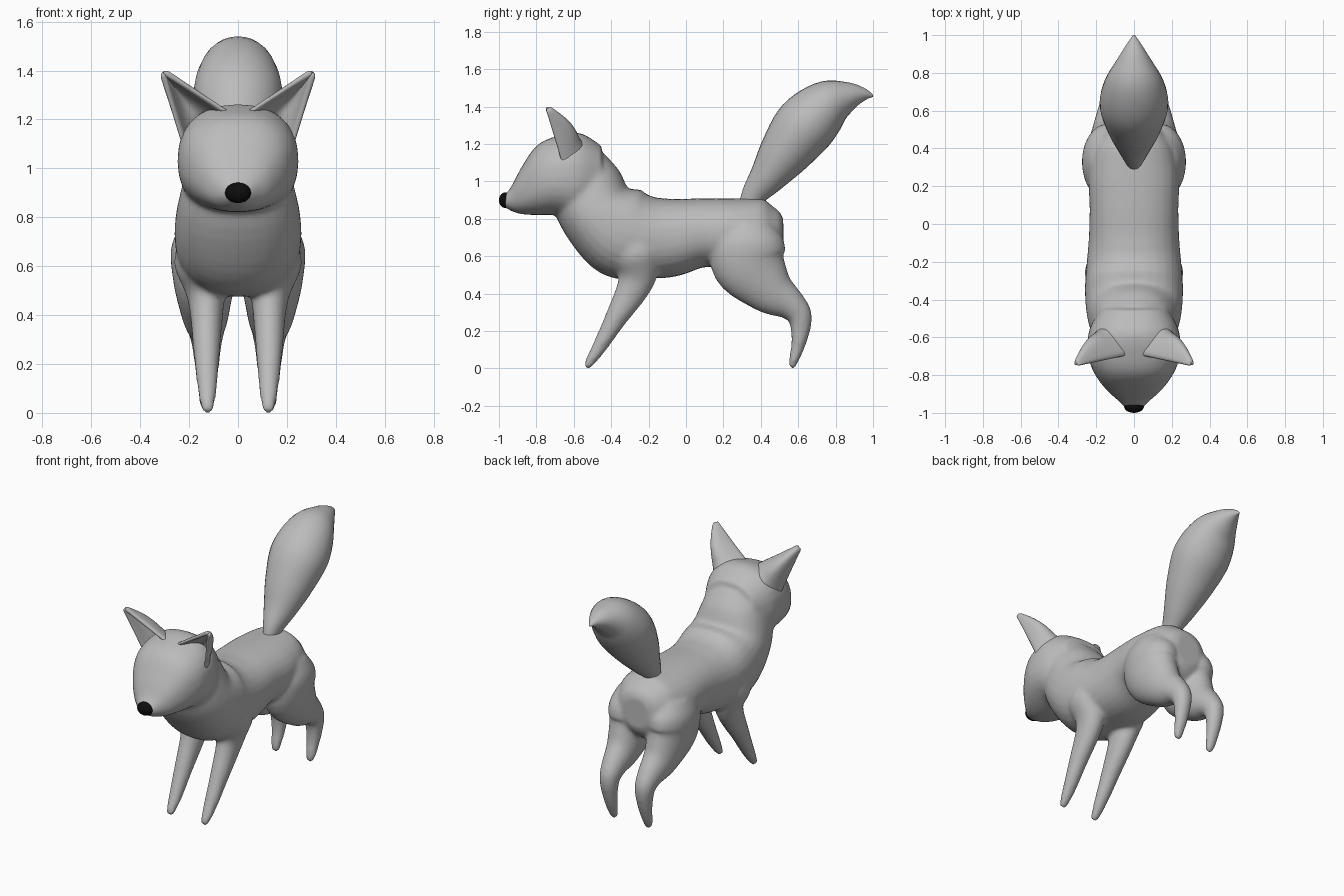
import bpy, bmesh, math
from mathutils import Vector

cube = bpy.data.objects.get("Cube")
if cube:
    bpy.data.objects.remove(cube, do_unlink=True)


def material(name, value):
    m = bpy.data.materials.new(name)
    m.use_nodes = True
    colour = (value, value, value, 1)
    m.diffuse_color = colour
    bsdf = next(n for n in m.node_tree.nodes if n.type == 'BSDF_PRINCIPLED')
    bsdf.inputs["Base Color"].default_value = colour
    bsdf.inputs["Roughness"].default_value = 0.8
    return m


FUR = material("grey fur", 0.5)
BLACK = material("black", 0.004)


def make_object(name, bm, mat):
    bmesh.ops.recalc_face_normals(bm, faces=bm.faces)
    mesh = bpy.data.meshes.new(name)
    bm.to_mesh(mesh)
    bm.free()
    mesh.materials.append(mat)
    for p in mesh.polygons:
        p.use_smooth = True
    ob = bpy.data.objects.new(name, mesh)
    bpy.context.collection.objects.link(ob)
    return ob


def spline(stations, steps=5):
    """Catmull-Rom interpolation through all station values."""
    pts = [stations[0]] + list(stations) + [stations[-1]]
    out = []
    for a, b, c, d in zip(pts, pts[1:], pts[2:], pts[3:]):
        for i in range(steps):
            t = i / steps
            out.append([0.5 * (2 * q + (r - p) * t + (2 * p - 5 * q + 4 * r - s) * t * t
                               + (3 * q - p - 3 * r + s) * t ** 3)
                        for p, q, r, s in zip(a, b, c, d)])
    out.append(list(stations[-1]))
    return out


def loft(bm, stations, power=2.0, upright=False, side=1, n=28):
    """Closed tube; each station is x, y, z, half width, half depth."""
    path = spline(stations)
    rings = []
    for i, (x, y, z, rx, rn) in enumerate(path):
        a, b = path[max(i - 1, 0)], path[min(i + 1, len(path) - 1)]
        tangent = Vector((0, b[1] - a[1], b[2] - a[2])).normalized()
        normal = Vector((0, 0, 1)) if upright else Vector((0, -tangent.z, tangent.y))
        ring = []
        for k in range(n):
            ang = math.tau * k / n
            c, s = (math.copysign(abs(v) ** (2 / power), v)
                    for v in (math.cos(ang), math.sin(ang)))
            ring.append(bm.verts.new(Vector((side * (x + rx * c), y, z)) + normal * rn * s))
        rings.append(ring)
    for r, q in zip(rings, rings[1:]):
        for k in range(n):
            bm.faces.new((r[k], r[(k + 1) % n], q[(k + 1) % n], q[k]))
    bm.faces.new(rings[0])
    bm.faces.new(rings[-1])


# Body: torso and neck, head and legs fused into one skin
TORSO = [(0, .52, .70, .09, .10), (0, .49, .70, .15, .15), (0, .40, .70, .21, .205),
         (0, .25, .72, .24, .19), (0, .08, .725, .235, .185), (0, -.08, .70, .24, .21),
         (0, -.20, .70, .25, .22), (0, -.34, .73, .26, .25), (0, -.47, .83, .25, .21),
         (0, -.54, .98, .215, .20), (0, -.58, 1.09, .18, .16)]
HEAD = [(0, -.985, .895, .03, .025), (0, -.96, .897, .06, .04), (0, -.93, .91, .09, .07),
        (0, -.88, .95, .145, .125), (0, -.80, 1.005, .205, .185), (0, -.70, 1.03, .243, .21),
        (0, -.57, 1.03, .24, .23), (0, -.45, 1.02, .18, .17)]
FRONT_LEG = [(.14, -.27, .72, .10, .12), (.145, -.26, .60, .115, .13),
             (.13, -.27, .46, .075, .095), (.128, -.38, .26, .055, .058),
             (.126, -.46, .12, .042, .04), (.125, -.52, .025, .028, .024),
             (.125, -.535, .002, .014, .012)]
HIND_LEG = [(.13, .33, .78, .10, .13), (.138, .33, .68, .135, .195),
            (.14, .34, .56, .128, .20), (.135, .45, .42, .10, .135),
            (.13, .56, .34, .075, .085), (.128, .61, .27, .06, .065),
            (.127, .605, .15, .045, .042), (.126, .572, .03, .03, .024),
            (.126, .562, .002, .016, .012)]

bm = bmesh.new()
loft(bm, TORSO, power=2.25)
loft(bm, HEAD, power=2.35, upright=True)
for side in (1, -1):
    loft(bm, FRONT_LEG, side=side)
    loft(bm, HIND_LEG, side=side)
body = make_object("body", bm, FUR)
remesh = body.modifiers.new("fuse", 'REMESH')
remesh.mode = 'VOXEL'
remesh.voxel_size = 0.013
remesh.use_smooth_shade = True
soften = body.modifiers.new("soften", 'SMOOTH')
soften.factor = 0.5
soften.iterations = 8

# Bushy tail with a pointed tip
TAIL = [(0, .33, .87, .04, .05), (0, .37, .94, .065, .07), (0, .44, 1.03, .105, .10),
        (0, .53, 1.155, .15, .14), (0, .64, 1.30, .182, .165), (0, .76, 1.41, .152, .135),
        (0, .87, 1.455, .09, .08), (0, .95, 1.465, .04, .036), (0, 1.0, 1.457, .005, .005)]
bm = bmesh.new()
loft(bm, TAIL)
make_object("tail", bm, FUR)


# Ears: cupped shells, open to the front, narrowing to the tip
def ear(name, side, rows=10, cols=10):
    inner, outer = Vector((.05, -.70, 1.235)), Vector((.225, -.665, 1.10))
    back, tip = Vector((.20, -.47, 1.27)), Vector((.315, -.755, 1.405))
    bm = bmesh.new()
    grid = []
    for i in range(rows + 1):
        t = -0.12 + 1.06 * i / rows
        row = []
        for j in range(cols + 1):
            u = j / cols
            base = inner * (1 - u) ** 2 + back * 2 * u * (1 - u) + outer * u * u
            p = tip + (base - tip) * (1 - t)
            p.y += 0.14 * math.sin(math.pi * max(t, 0)) * u * (1 - u)
            p.x *= side
            row.append(bm.verts.new(p))
        grid.append(row)
    for r, q in zip(grid, grid[1:]):
        for j in range(cols):
            bm.faces.new((r[j], r[j + 1], q[j + 1], q[j]))
    ob = make_object(name, bm, FUR)
    shell = ob.modifiers.new("thickness", 'SOLIDIFY')
    shell.thickness = 0.024
    shell.offset = 0
    ob.modifiers.new("round", 'SUBSURF').levels = 1
    ob.modifiers["round"].render_levels = 1


# Eyes and nose
def ball(name, centre, radii, turn=0):
    bm = bmesh.new()
    bmesh.ops.create_uvsphere(bm, u_segments=24, v_segments=14, radius=1)
    ob = make_object(name, bm, BLACK)
    ob.location, ob.scale = centre, radii
    ob.rotation_euler.z = turn


for label, side in (("left", 1), ("right", -1)):
    ear(label + "_ear", side)
    ball(label + "_eye", (side * .125, -.846, 1.015), (.05, .024, .039), side * math.radians(38))
ball("nose", (0, -.965, .90), (.053, .035, .042))
